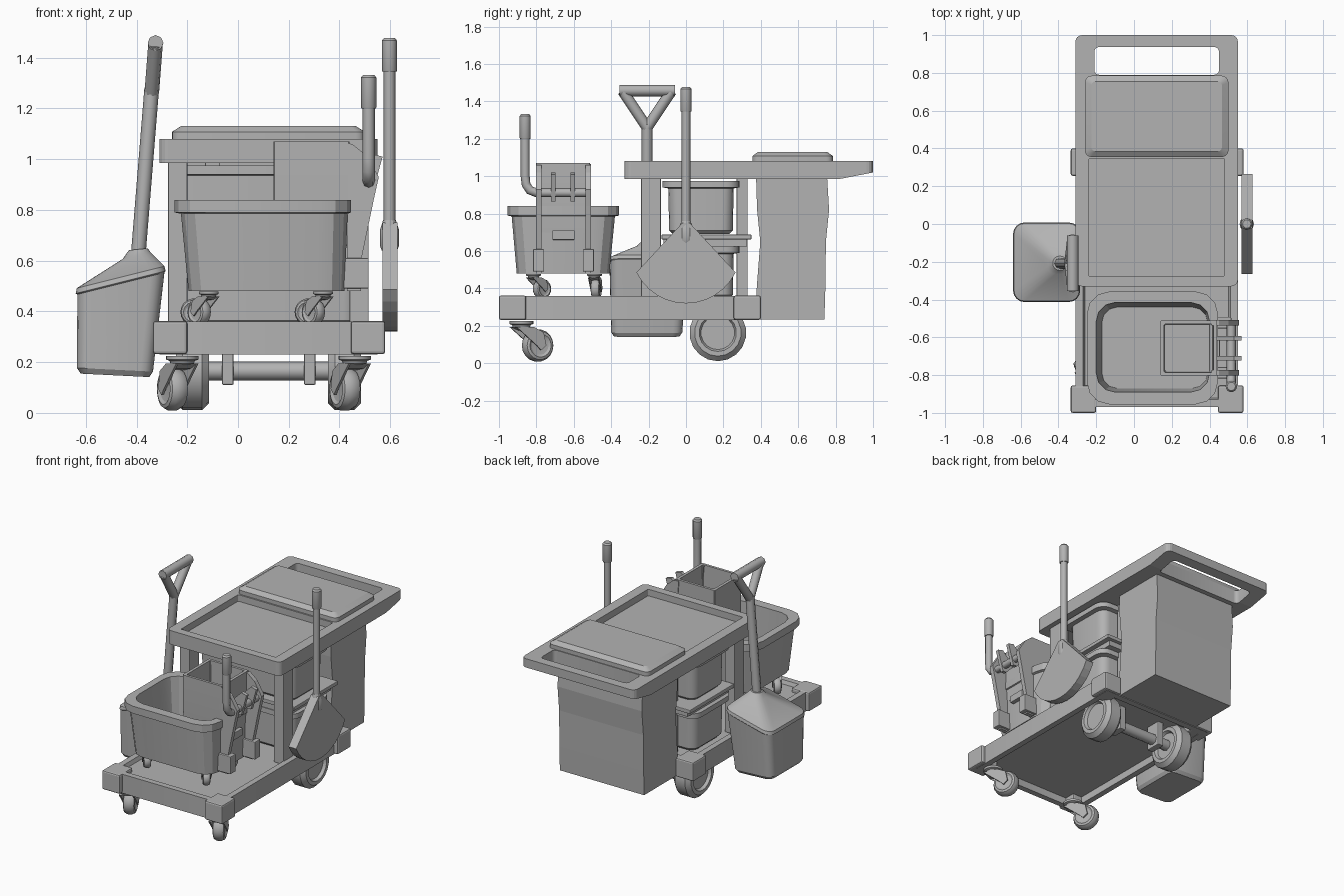
import bpy, bmesh, math
from mathutils import Matrix, Vector

cube = bpy.data.objects.get("Cube")
if cube:
    bpy.data.objects.remove(cube)

grey = bpy.data.materials.new("plain grey")
grey.use_nodes = True
COLOUR = (0.45, 0.45, 0.45, 1)
grey.diffuse_color = COLOUR
grey.node_tree.nodes["Principled BSDF"].inputs["Base Color"].default_value = COLOUR
MID = 0.12  # centre line of the trolley


def activate(ob):
    bpy.ops.object.select_all(action="DESELECT")
    ob.select_set(True)
    bpy.context.view_layer.objects.active = ob


def finish(name, bm, smooth=False, bevel=0):
    bmesh.ops.recalc_face_normals(bm, faces=bm.faces)
    me = bpy.data.meshes.new(name)
    bm.to_mesh(me)
    bm.free()
    me.materials.append(grey)
    ob = bpy.data.objects.new(name, me)
    bpy.context.collection.objects.link(ob)
    if bevel:
        mod = ob.modifiers.new("Bevel", "BEVEL")
        mod.width = bevel
        mod.segments = 2
    if smooth:
        activate(ob)
        bpy.ops.object.shade_smooth_by_angle(angle=math.radians(28))
    return ob


def skin(name, rings, smooth=True, bevel=0):
    """Join rings of equal length and cap both ends."""
    bm = bmesh.new()
    loops = [[bm.verts.new(p) for p in ring] for ring in rings]
    n = len(loops[0])
    for a, b in zip(loops, loops[1:]):
        for i in range(n):
            j = (i + 1) % n
            bm.faces.new((a[i], a[j], b[j], b[i]))
    bm.faces.new(loops[0])
    bm.faces.new(loops[-1])
    return finish(name, bm, smooth, bevel)


def loft(name, sections, segs=4):
    """Sections: x0, x1, y0, y1, z, corner radius, optional slope along x."""
    rings = []
    for x0, x1, y0, y1, z, r, *slope in sections:
        s = slope[0] if slope else 0
        ring = []
        corners = ((x1 - r, y1 - r), (x0 + r, y1 - r), (x0 + r, y0 + r), (x1 - r, y0 + r))
        for k, (cx, cy) in enumerate(corners):
            for i in range(segs + 1):
                a = math.pi / 2 * (k + i / segs)
                x = cx + r * math.cos(a)
                ring.append((x, cy + r * math.sin(a), z + s * (x - (x0 + x1) / 2)))
        rings.append(ring)
    return skin(name, rings)


def box(name, x0, x1, y0, y1, z0, z1, bevel=0):
    return skin(name, [[(x0, y0, z), (x1, y0, z), (x1, y1, z), (x0, y1, z)] for z in (z0, z1)], False, bevel)


def prism(name, profile, axis, a, b):
    """Extrude a profile along x (points are y, z) or y (points are x, z)."""
    place = (lambda p, t: (t, *p)) if axis == "x" else (lambda p, t: (p[0], t, p[1]))
    return skin(name, [[place(p, t) for p in profile] for t in (a, b)], False)


def lathe(name, profile, matrix, sides=18):
    """Profile: radius, height along the local z axis."""
    turn = [2 * math.pi * i / sides for i in range(sides)]
    return skin(name, [[matrix @ Vector((r * math.cos(a), r * math.sin(a), h)) for a in turn] for r, h in profile])


def rod(name, points, r):
    cu = bpy.data.curves.new(name, "CURVE")
    cu.dimensions = "3D"
    cu.bevel_depth = r
    cu.bevel_resolution = 2
    cu.use_fill_caps = True
    sp = cu.splines.new("POLY")
    sp.points.add(len(points) - 1)
    for sp_point, p in zip(sp.points, points):
        sp_point.co = (*p, 1)
    ob = bpy.data.objects.new(name, cu)
    bpy.context.collection.objects.link(ob)
    cu.materials.append(grey)
    activate(ob)
    bpy.ops.object.convert(target="MESH")
    bpy.ops.object.shade_smooth_by_angle(angle=math.radians(50))


def cut(ob, cutter):
    cutter.hide_render = True
    mod = ob.modifiers.new("Cut", "BOOLEAN")
    mod.operation = "DIFFERENCE"
    mod.solver = "EXACT"
    mod.object = cutter
    activate(ob)
    bpy.ops.object.modifier_apply(modifier="Cut")
    bpy.data.objects.remove(cutter)


def caster(name, x, y, top, scale, angle):
    base = Matrix.Translation((x, y, top)) @ Matrix.Rotation(math.radians(angle), 4, "Z") @ Matrix.Scale(scale, 4)
    lathe(name + "_plate", [(0.064, 0), (0.064, -0.015), (0.05, -0.02), (0.045, -0.035), (0.02, -0.04)], base)
    hub = base @ Matrix.Translation((0.095, 0, -0.13)) @ Matrix.Rotation(math.pi / 2, 4, "X")
    half = [(0.03, 0.028), (0.05, 0.03), (0.062, 0.038), (0.076, 0.033), (0.086, 0.014)]
    lathe(name + "_wheel", half + [(r, -h) for r, h in reversed(half)], hub)
    fork = [(-0.05, -0.03), (0.05, -0.03), (0.11, -0.06), (0.125, -0.13), (0.095, -0.155), (0.07, -0.13)]
    for side in (-1, 1):
        skin(name + "_fork", [[base @ Vector((u, side * w, z)) for u, z in fork] for w in (0.038, 0.048)], False)
    skin(name + "_fork_top", [[base @ Vector((u, w, z)) for u, z in fork[:3] + [(0, -0.05)]] for w in (-0.048, 0.048)], False)


# Lower platform: hollow underside, raised rim, corner bumpers
loft("platform", [(-0.27, 0.51, -0.93, 0.34, 0.28, 0.02), (-0.27, 0.51, -0.93, 0.34, 0.23, 0.02),
                  (-0.31, 0.55, -0.97, 0.385, 0.23, 0.02), (-0.31, 0.55, -0.97, 0.385, 0.36, 0.02),
                  (-0.27, 0.51, -0.93, 0.345, 0.36, 0.02), (-0.26, 0.50, -0.92, 0.335, 0.335, 0.02)])
for x in (-0.335, 0.445):
    for y in (-1.0, 0.255):
        box("corner_bumper", x, x + 0.135, y, y + 0.145, 0.232, 0.362, 0.01)

# Running gear
for side, x in (("right", -0.22), ("left", 0.46)):
    caster(side + "_front_caster", x, -0.88, 0.225, 1, 114)
tyre = [(0.09, 0.045), (0.1, 0.065), (0.125, 0.065), (0.152, 0.038)]
for x in (MID - 0.3, MID + 0.3):
    turn = Matrix.Translation((x, 0.17, 0.163)) @ Matrix.Rotation(math.pi / 2, 4, "Y")
    lathe("rear_wheel", tyre + [(r, -h) for r, h in reversed(tyre)], turn)
rod("axle", [(MID - 0.28, 0.17, 0.165), (MID + 0.28, 0.17, 0.165)], 0.037)
for x in (MID - 0.16, MID + 0.163):
    box("axle_bracket", x - 0.023, x + 0.023, 0.115, 0.225, 0.11, 0.29, 0.006)

# Posts, shelf and storage bins
for side in (-1, 1):
    for name, offset, half, y0, y1 in (("front_post", 0.3575, 0.0375, -0.24, -0.135), ("rear_post", 0.22, 0.03, 0.27, 0.33)):
        x = MID + side * offset
        box(name, x - half, x + half, y0, y1, 0.335, 0.99, 0.005)
box("shelf", -0.275, 0.515, -0.13, 0.35, 0.662, 0.688, 0.004)
box("shelf_rail", -0.24, 0.48, -0.12, 0.325, 0.625, 0.662)
for name, z, h in (("lower_bin", 0.345, 0.28), ("upper_bin", 0.69, 0.285)):
    loft(name, [(-0.215, 0.455, -0.07, 0.23, z, 0.05), (-0.235, 0.475, -0.09, 0.25, z + 0.02, 0.06),
                (-0.24, 0.48, -0.095, 0.255, z + h - 0.04, 0.06), (-0.27, 0.51, -0.125, 0.285, z + h - 0.035, 0.07),
                (-0.27, 0.51, -0.125, 0.285, z + h, 0.07), (-0.23, 0.47, -0.085, 0.245, z + h, 0.05),
                (-0.215, 0.455, -0.07, 0.23, z + 0.03, 0.05)])

# Top tray with a push handle opening
top = prism("top_tray", [(-0.33, 0.985), (0.82, 0.985), (1, 1.02), (1, 1.08), (-0.33, 1.08)], "x", -0.31, 0.55)
bm = bmesh.new()
bm.from_mesh(top.data)
uprights = [e for e in bm.edges if abs((e.verts[0].co - e.verts[1].co).normalized().z) > 0.9]
bmesh.ops.bevel(bm, geom=uprights, offset=0.035, segments=4, profile=0.5, affect="EDGES")
bm.to_mesh(top.data)
bm.free()
cut(top, loft("handle_cutter", [(-0.21, 0.45, 0.79, 0.937, z, 0.025) for z in (0.9, 1.2)]))
cut(top, loft("tray_cutter", [(-0.24, 0.48, -0.275, 0.345, z, 0.006) for z in (1.035, 1.2)]))
loft("bag_lid", [(-0.26, 0.50, 0.355, 0.785, 1.07, 0.035), (-0.26, 0.50, 0.355, 0.785, 1.108, 0.035),
                 (-0.225, 0.465, 0.385, 0.755, 1.13, 0.02)])

# Hanging waste bag, slightly creased
creases = [(0.235, 0.37, 0.74), (0.4, 0.378, 0.745), (0.65, 0.397, 0.748), (0.82, 0.38, 0.765), (0.985, 0.375, 0.755)]
skin("waste_bag", [[(-0.2, y0, z), (0.44, y0, z), (0.44, y1, z), (-0.2, y1, z)] for z, y0, y1 in creases], False)

# Mop bucket
loft("mop_bucket", [(-0.195, 0.42, -0.905, -0.41, 0.48, 0.1), (-0.225, 0.432, -0.932, -0.38, 0.785, 0.11),
                    (-0.25, 0.445, -0.955, -0.357, 0.79, 0.12), (-0.25, 0.445, -0.955, -0.357, 0.84, 0.12),
                    (-0.2, 0.40, -0.89, -0.415, 0.84, 0.1), (-0.17, 0.39, -0.87, -0.44, 0.51, 0.08)], 3)
for x in (-0.115, 0.335):
    caster("bucket_front_caster", x, -0.815, 0.478, 0.62, 130)
    caster("bucket_rear_caster", x, -0.49, 0.478, 0.62, 170)

# Wringer basket, side arms and lever
loft("wringer_basket", [(0.15, 0.43, -0.795, -0.52, 0.70, 0.004), (0.14, 0.44, -0.803, -0.512, 0.84, 0.004),
                        (0.14, 0.44, -0.803, -0.512, 1.07, 0.004), (0.16, 0.42, -0.785, -0.53, 1.07, 0.004),
                        (0.165, 0.415, -0.78, -0.535, 0.72, 0.004)], 1)
arm = [(0.41, 1.065), (0.45, 1.06), (0.5, 1.02), (0.555, 0.93), (0.535, 0.84), (0.485, 0.6), (0.485, 0.48), (0.43, 0.48), (0.43, 0.84)]
hook = [(0.44, 0.93), (0.53, 1.02), (0.57, 1.01), (0.53, 0.865), (0.5, 0.865)]
for y in (-0.788, -0.522):
    prism("wringer_arm", arm, "y", y - 0.015, y + 0.015)
    box("arm_foot", 0.41, 0.515, y - 0.03, y + 0.03, 0.49, 0.61, 0.005)
for y in (-0.71, -0.605):
    prism("wringer_hook", hook, "y", y - 0.012, y + 0.012)
box("bucket_latch", 0.41, 0.455, -0.715, -0.595, 0.66, 0.71, 0.004)
rod("wringer_lever", [(0.515, -0.52, 0.912), (0.515, -0.80, 0.912), (0.515, -0.835, 0.925),
                      (0.515, -0.855, 0.955), (0.515, -0.86, 1.0), (0.515, -0.86, 1.22)], 0.024)
grip = [(0.028, 0), (0.03, 0.004), (0.03, 0.122), (0.022, 0.132)]
lathe("lever_grip", grip, Matrix.Translation((0.515, -0.86, 1.2)), 14)

# Lobby dustpan hanging on the right side
loft("dustpan_body", [(-0.62, -0.35, -0.385, -0.035, 0.148, 0.04, -0.05), (-0.635, -0.335, -0.4, -0.02, 0.17, 0.05, -0.05),
                      (-0.633, -0.29, -0.408, 0.003, 0.51, 0.055, 0.25), (-0.64, -0.285, -0.413, 0.008, 0.515, 0.06, 0.25),
                      (-0.635, -0.29, -0.408, 0.003, 0.535, 0.055, 0.25), (-0.455, -0.345, -0.265, -0.15, 0.62, 0.04, 0.25),
                      (-0.43, -0.355, -0.245, -0.17, 0.645, 0.035, 0.1)])
rod("dustpan_handle", [(-0.395, -0.208, 0.6), (-0.34, -0.208, 1.28)], 0.029)
for y in (-0.338, -0.078):
    rod("dustpan_grip_arm", [(-0.34, -0.208, 1.26), (-0.325, y, 1.455)], 0.029)
rod("dustpan_grip_bar", [(-0.325, -0.355, 1.458), (-0.325, -0.06, 1.458)], 0.031)

# Fan broom hanging on the left side
rod("broom_handle", [(0.597, 0, 0.68), (0.597, 0, 1.36)], 0.023)
lathe("broom_grip", grip, Matrix.Translation((0.597, 0, 1.345)), 14)
arc = [math.radians(-64 + 128 * i / 12) for i in range(13)]
fan = [(0.295 * math.sin(a), 0.615 - 0.295 * math.cos(a)) for a in arc]
prism("broom_fan", fan + [(0.02, 0.75), (-0.02, 0.75)], "x", 0.569, 0.628)
lathe("broom_collar", [(0.03, 0.64), (0.038, 0.66), (0.038, 0.72), (0.025, 0.76)], Matrix.Translation((0.597, 0, 0)), 12)
